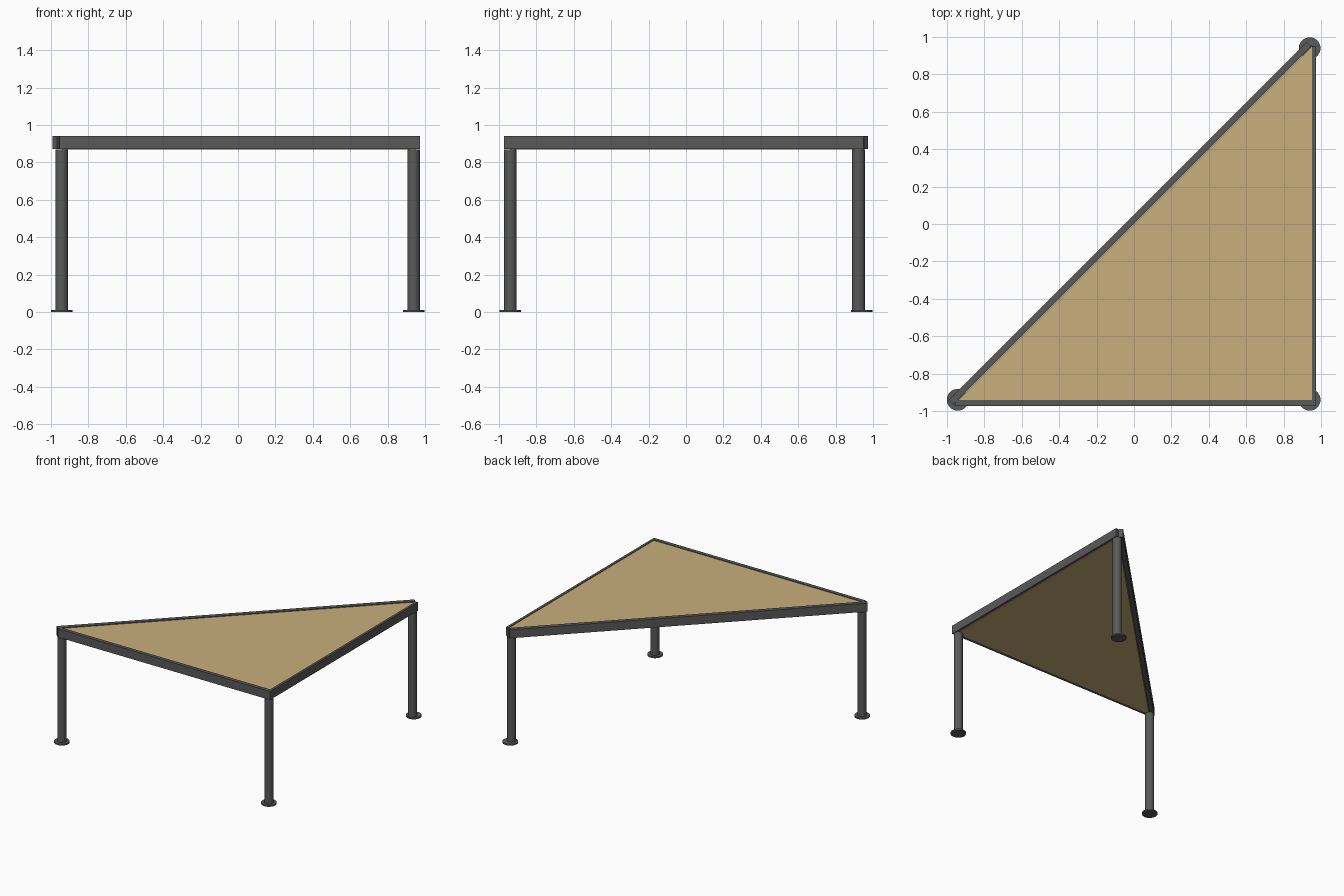
import bpy, bmesh

if "Cube" in bpy.data.objects:
    bpy.data.objects.remove(bpy.data.objects["Cube"])

def material(name, rgb):
    m = bpy.data.materials.new(name)
    m.diffuse_color = (*rgb, 1)
    m.use_nodes = True
    m.node_tree.nodes["Principled BSDF"].inputs["Base Color"].default_value = m.diffuse_color
    return m

STEEL = material("dark_steel", (0.10, 0.10, 0.10))
WOOD = material("light_wood", (0.58, 0.43, 0.20))

def prism(name, outline, z0, z1, mat):
    """Extrude a counter-clockwise plan outline from z0 to z1."""
    bm = bmesh.new()
    face = bm.faces.new([bm.verts.new((x, y, z0)) for x, y in outline])
    ext = bmesh.ops.extrude_face_region(bm, geom=[face])
    top = [g for g in ext["geom"] if isinstance(g, bmesh.types.BMVert)]
    bmesh.ops.translate(bm, verts=top, vec=(0, 0, z1 - z0))
    bmesh.ops.recalc_face_normals(bm, faces=bm.faces)
    mesh = bpy.data.meshes.new(name)
    bm.to_mesh(mesh)
    bm.free()
    mesh.materials.append(mat)
    obj = bpy.data.objects.new(name, mesh)
    bpy.context.collection.objects.link(obj)
    return obj

def cylinder(name, x, y, r, z0, z1):
    bpy.ops.mesh.primitive_cylinder_add(vertices=32, radius=r, depth=z1 - z0,
                                        location=(x, y, (z0 + z1) / 2))
    obj = bpy.context.object
    obj.name = name
    obj.data.materials.append(STEEL)
    bpy.ops.object.shade_smooth_by_angle()

# Triangular board set inside the frame
prism("table_top", [(-0.94, -0.942), (0.953, -0.942), (0.953, 0.951)],
      0.868, 0.937, WOOD)

# Frame rails along the three sides
RAIL = (0.872, 0.942)
prism("front_rail", [(-0.955, -0.972), (0.972, -0.972), (0.972, -0.942), (-0.955, -0.942)],
      *RAIL, STEEL)
prism("right_rail", [(0.952, -0.942), (0.972, -0.942), (0.972, 0.948), (0.952, 0.948)],
      *RAIL, STEEL)
prism("diagonal_rail", [(-0.968, -0.966), (0.947, 0.949), (0.923, 0.973), (-0.992, -0.942)],
      *RAIL, STEEL)

# Round legs with flat disc feet
for name, x, y, leg_y in (("front_left", -0.943, -0.94, -0.94),
                          ("front_right", 0.939, -0.94, -0.94),
                          ("back_right", 0.939, 0.94, 0.922)):
    cylinder(name + "_leg", x, leg_y, 0.034, 0.006, 0.869)
    cylinder(name + "_foot", x, y, 0.058, 0.0, 0.012)
